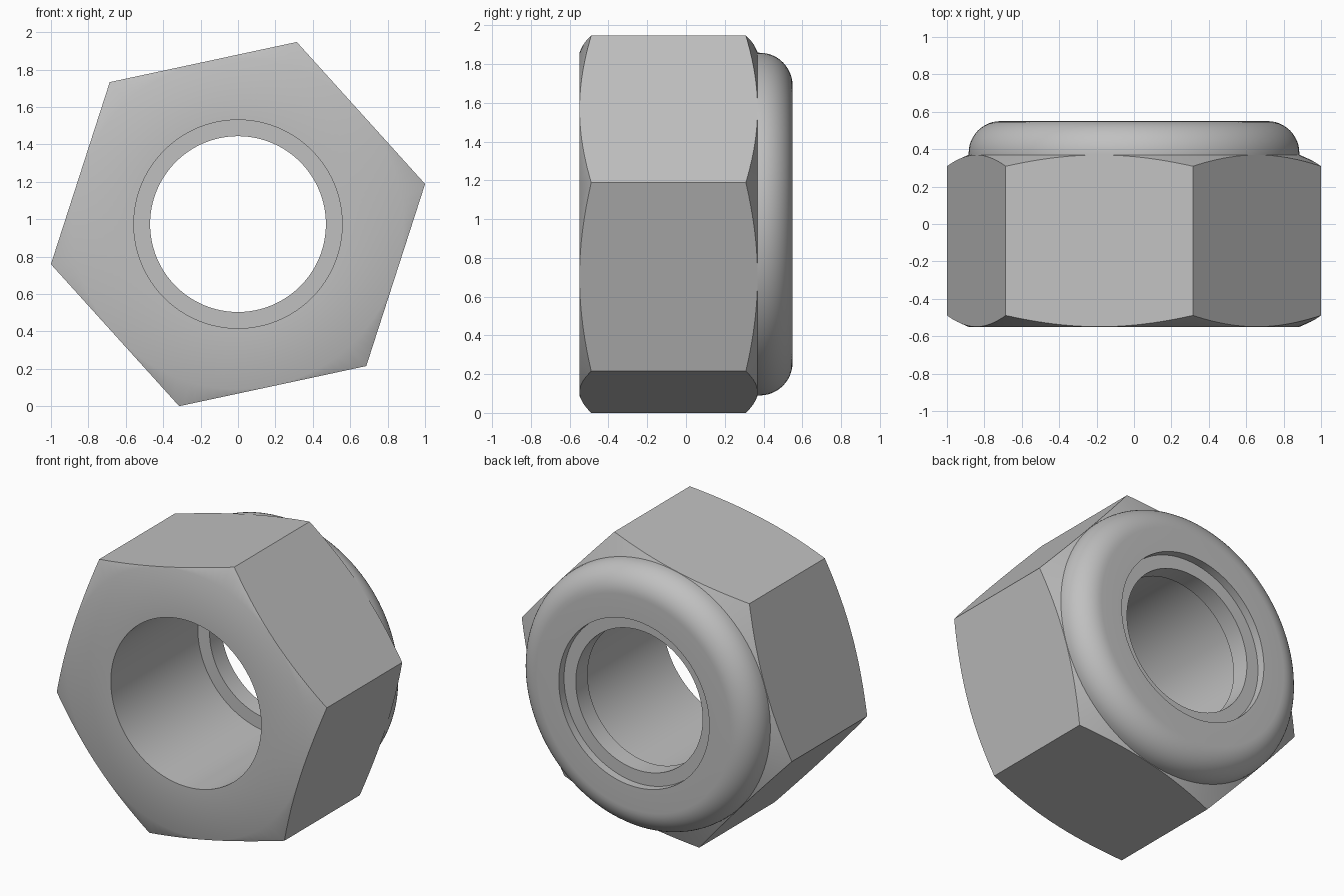
import bpy, bmesh
from math import sin, cos, pi, radians
from mathutils import Vector

if "Cube" in bpy.data.objects:
    bpy.data.objects.remove(bpy.data.objects["Cube"], do_unlink=True)

CENTRE_Z = 0.974
CORNER_R = 1.023                      # hexagon corner radius
APOTHEM = CORNER_R * cos(pi / 6)
TILT = radians(12.1)                  # direction of the first corner
BORE, COLLAR_R = 0.557, 0.884
FRONT, SHOULDER, BACK = -0.55, 0.37, 0.55

steel = bpy.data.materials.new("grey steel")
steel.use_nodes = True
colour = (0.53, 0.53, 0.53, 1)
steel.diffuse_color = colour
steel.node_tree.nodes["Principled BSDF"].inputs["Base Color"].default_value = colour


def lathe(profile, steps=128):
    """Revolve a closed (radius, y) profile around the y axis."""
    bm = bmesh.new()
    rings = []
    for i in range(steps):
        a = 2 * pi * i / steps
        rings.append([bm.verts.new((r * cos(a), y, r * sin(a))) for r, y in profile])
    n = len(profile)
    for i, ring in enumerate(rings):
        after = rings[(i + 1) % steps]
        for j in range(n):
            k = (j + 1) % n
            bm.faces.new((ring[j], ring[k], after[k], after[j]))
    return bm


def finish(bm, name):
    bmesh.ops.recalc_face_normals(bm, faces=bm.faces)
    mesh = bpy.data.meshes.new(name)
    bm.to_mesh(mesh)
    bm.free()
    mesh.materials.append(steel)
    obj = bpy.data.objects.new(name, mesh)
    obj.location.z = CENTRE_Z
    bpy.context.collection.objects.link(obj)
    bpy.ops.object.select_all(action="DESELECT")
    obj.select_set(True)
    bpy.context.view_layer.objects.active = obj
    bpy.ops.object.shade_smooth_by_angle(angle=radians(30))
    return obj


# Nut body: bore, chamfer cones and rounded collar in one revolved profile
blank_r = 1.1
drop = (blank_r - COLLAR_R) * 0.44    # chamfer depth at the blank's rim
round_r = 0.17
profile = [(BORE, FRONT), (COLLAR_R, FRONT), (blank_r, FRONT + drop),
           (blank_r, SHOULDER - drop), (COLLAR_R, SHOULDER)]
for i in range(13):
    a = pi / 2 * i / 12
    profile.append((COLLAR_R - round_r + round_r * cos(a),
                    BACK - round_r + round_r * sin(a)))
profile.append((BORE, BACK))
body = lathe(profile)

# Six flats sliced off the round blank
for i in range(6):
    a = TILT + pi / 6 + i * pi / 3
    normal = Vector((cos(a), 0, sin(a)))
    cut = bmesh.ops.bisect_plane(
        body, geom=body.verts[:] + body.edges[:] + body.faces[:], dist=1e-5,
        plane_co=normal * APOTHEM, plane_no=normal, clear_outer=True)
    rim = [e for e in cut["geom_cut"] if isinstance(e, bmesh.types.BMEdge)]
    bmesh.ops.holes_fill(body, edges=rim, sides=0)
finish(body, "nut_body")

# Locking ring set a little inside the collar
finish(lathe([(0.47, 0.37), (BORE + 0.003, 0.37),
              (BORE + 0.003, 0.495), (0.47, 0.495)]), "locking_ring")
